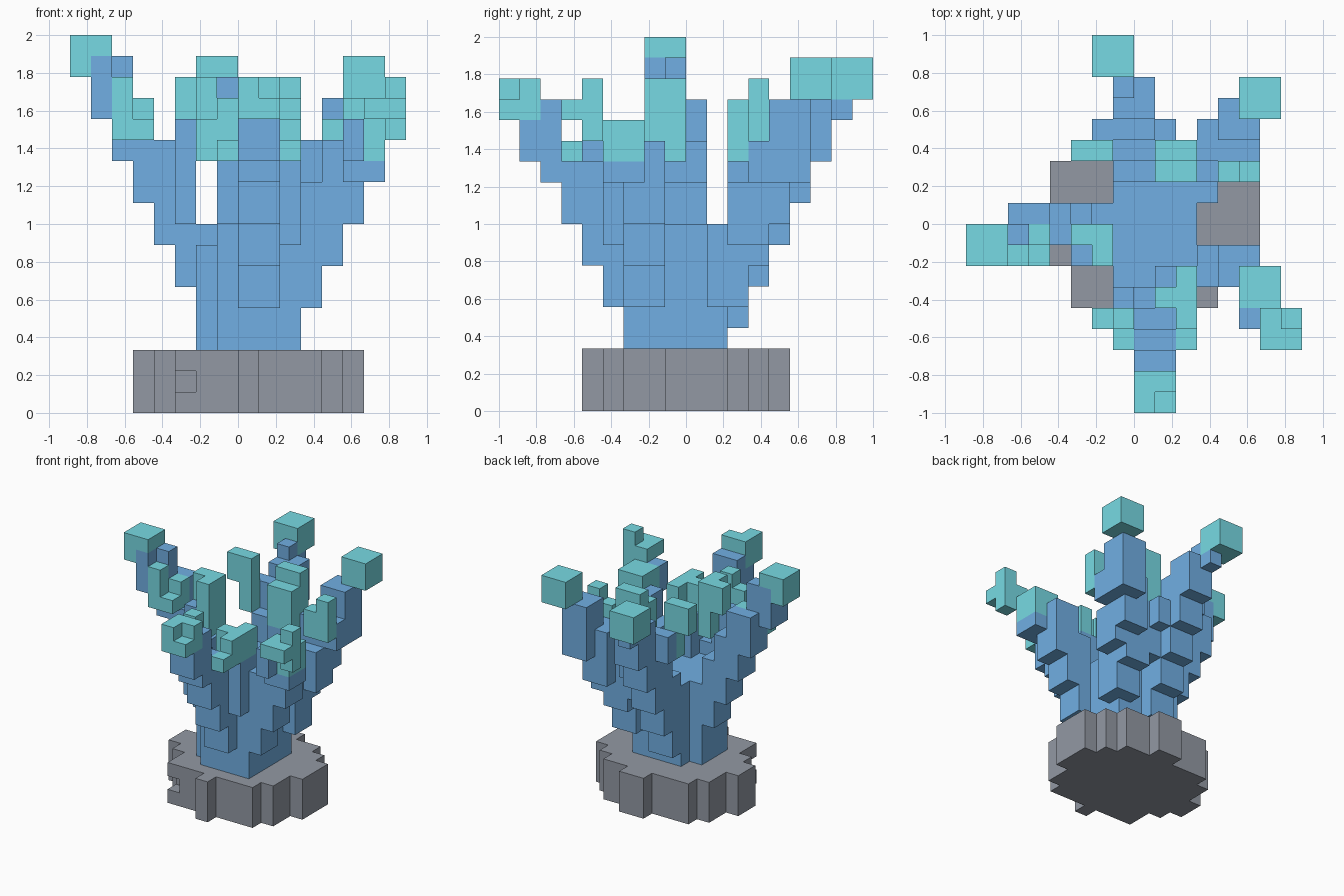
import bpy, bmesh
from math import copysign
from mathutils import Vector

cube = bpy.data.objects.get("Cube")
if cube:
    bpy.data.objects.remove(cube, do_unlink=True)

UNIT = 1 / 9  # size of one block


def material(name, colour):
    mat = bpy.data.materials.new(name)
    mat.use_nodes = True
    mat.diffuse_color = (*colour, 1)
    bsdf = next(n for n in mat.node_tree.nodes if n.type == "BSDF_PRINCIPLED")
    bsdf.inputs["Base Color"].default_value = (*colour, 1)
    bsdf.inputs["Roughness"].default_value = 0.9
    return mat


def box(corner, size=(1, 1, 1)):
    """Set of grid cells filling a box."""
    x, y, z = corner
    w, d, h = size
    return {(x + i, y + j, z + k) for i in range(w) for j in range(d) for k in range(h)}


def toward_zero(value):
    return int(value + copysign(1e-6, value))


def limb(start, end, brush=(2, 2, 3)):
    """Sweep a block brush upward from start to end, stepping outward."""
    a, b = Vector(start), Vector(end)
    steps = end[2] - start[2]
    cells = set()
    for k in range(steps + 1):
        p = a.lerp(b, k / steps)
        cells |= box((toward_zero(p.x), toward_zero(p.y), start[2] + k), brush)
    return cells


def build(name, cells, occupied, mat):
    """Mesh only the outward faces of the cells, joined into flat panels."""
    bm = bmesh.new()
    verts = {}

    def vert(p):
        if p not in verts:
            verts[p] = bm.verts.new(Vector(p) * UNIT)
        return verts[p]

    for cell in sorted(cells):
        for axis in range(3):
            u, v = (axis + 1) % 3, (axis + 2) % 3
            for side in (0, 1):
                near = list(cell)
                near[axis] += 2 * side - 1
                if tuple(near) in occupied:
                    continue
                ring = []
                for du, dv in ((0, 0), (1, 0), (1, 1), (0, 1)):
                    p = list(cell)
                    p[axis] += side
                    p[u] += du
                    p[v] += dv
                    ring.append(vert(tuple(p)))
                bm.faces.new(ring if side else ring[::-1])
    bmesh.ops.dissolve_limit(bm, angle_limit=0.01, verts=bm.verts[:], edges=bm.edges[:])
    mesh = bpy.data.meshes.new(name)
    bm.to_mesh(mesh)
    bm.free()
    mesh.materials.append(mat)
    bpy.context.collection.objects.link(bpy.data.objects.new(name, mesh))


# Rounded stone foot: one row of blocks per depth step, with a small chip
spans = {-5: (0, 0), -4: (-3, 3), -3: (-3, 4), -2: (-4, 4), -1: (-5, 5),
         0: (-5, 5), 1: (-4, 5), 2: (-4, 4), 3: (-3, 3), 4: (0, 1)}
base = set()
for y, (low, high) in spans.items():
    base |= box((low, y, 0), (high - low + 1, 1, 3))
base -= {(-3, -4, 1)}

# Trunk and spreading limbs
parts = {
    "trunk": box((-1, -3, 3), (4, 5, 6)) | box((-2, -2, 3), (1, 3, 5)),
    "right_limb": limb((-2, -1, 4), (-7, -2, 14), (2, 2, 2)) | box((-7, -2, 16), (1, 2, 1))
    | box((-6, -1, 16)) | box((-3, -2, 9), (1, 1, 5)),
    "back_limb": limb((-1, 1, 4), (-1, 5, 12)) | box((-1, 7, 14)) | box((-1, 6, 15))
    | box((-2, 4, 12), (1, 1, 2)) | box((1, 4, 10), (1, 1, 2)),
    "back_left_limb": limb((2, 1, 5), (4, 4, 11)) | box((4, 4, 12), (2, 2, 3))
    | box((1, 2, 8), (2, 2, 4)) | box((3, 1, 7), (1, 1, 2)) | box((5, 3, 11), (1, 1, 2)),
    "front_limb": limb((0, -3, 3), (0, -8, 12), (2, 2, 2)) | box((0, -7, 14), (2, 1, 1))
    | box((-1, -5, 9), (1, 2, 3)),
    "front_left_limb": limb((1, -3, 3), (5, -4, 11)) | box((5, -5, 12), (1, 1, 2))
    | box((3, -2, 7), (2, 1, 3)) | box((1, -4, 8), (2, 2, 4)),
}

# Bright growing tips, both on the limb ends and on the side buds
tips = {
    "right_tip": box((-8, -2, 17), (2, 2, 1)) | box((-8, -2, 16), (1, 2, 1)),
    "right_bud": box((-6, -2, 13), (1, 1, 3)) | box((-5, -2, 13)) | box((-5, -1, 13), (1, 1, 2)),
    "inner_bud": box((-2, -2, 12), (1, 2, 4)) | box((-3, -1, 14), (1, 1, 2)),
    "back_tip": box((-2, 7, 15), (2, 2, 2)),
    "back_bud": box((-2, 3, 12), (1, 1, 4)) | box((-3, 3, 14), (1, 1, 2)),
    "back_left_tip": box((5, 5, 15), (2, 2, 2)),
    "back_inner_bud": box((1, 2, 12), (2, 1, 3)) | box((1, 3, 12), (2, 1, 4)),
    "left_bud": box((4, 2, 12), (1, 1, 2)) | box((5, 2, 12), (1, 1, 3)),
    "front_tip": box((0, -9, 14), (2, 2, 2)) - box((1, -9, 15)),
    "front_right_bud": box((-2, -5, 12), (1, 1, 2)) | box((-1, -5, 12), (1, 1, 3))
    | box((-1, -6, 12)),
    "front_bud": box((2, -6, 12)) | box((2, -5, 12), (1, 1, 2)),
    "front_inner_bud": box((1, -4, 12), (2, 1, 2)) | box((2, -3, 12), (1, 1, 2)),
    "front_left_cap": box((5, -4, 12), (2, 2, 2)),
    "front_left_tip": box((7, -5, 13), (1, 1, 3)) | box((6, -6, 14), (2, 2, 1)),
}

stone = material("stone_grey", (0.29, 0.318, 0.37))
blue = material("branch_blue", (0.165, 0.43, 0.77))
teal = material("tip_teal", (0.185, 0.70, 0.77))

tip_cells = set().union(*tips.values())
occupied = base.union(tip_cells, *parts.values())

build("stone_base", base, occupied, stone)
claimed = set(tip_cells)
for name, cells in parts.items():
    build(name, cells - claimed, occupied, blue)
    claimed |= cells
for name, cells in tips.items():
    build(name, cells, occupied, teal)
